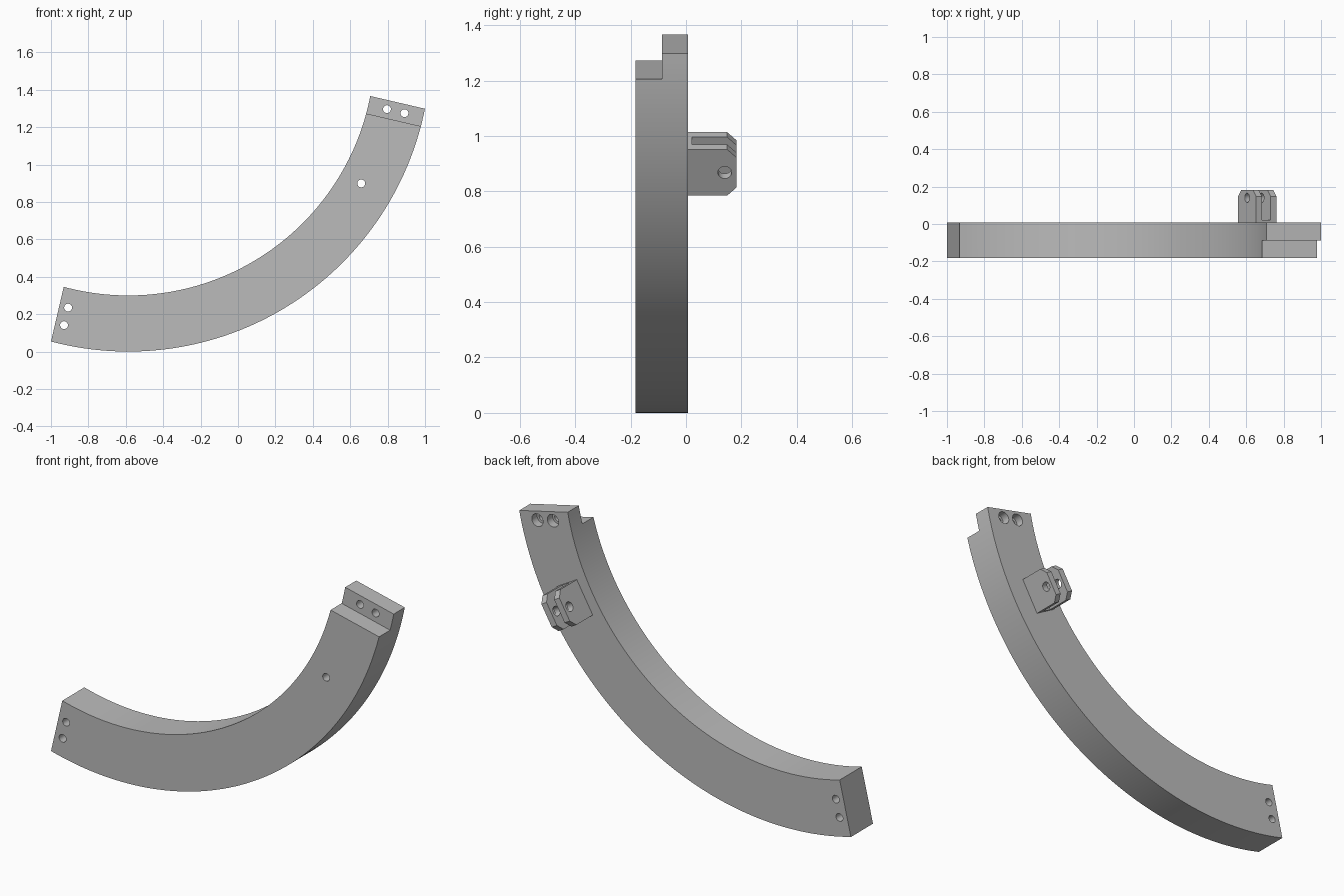
import bpy, bmesh
from math import radians, asin, sin, cos
from mathutils import Matrix, Vector

cube = bpy.data.objects.get("Cube")
if cube:
    bpy.data.objects.remove(cube, do_unlink=True)

# Main dimensions
OUTER, INNER = 1.618, 1.318
MID = (OUTER + INNER) / 2
CENTRE = Vector((-0.5865, 0, OUTER))
FRONT, STEP, BACK, TIP = -0.182, -0.087, 0.008, 0.182
LAP = 0.048                      # half length of the lap joint
RIGHT, LEFT = radians(13.1), radians(103.1)
HOLE = 0.021

grey = bpy.data.materials.new("plain_grey")
grey.use_nodes = True
grey.diffuse_color = (0.5, 0.5, 0.5, 1)
grey.node_tree.nodes["Principled BSDF"].inputs["Base Color"].default_value = (0.5, 0.5, 0.5, 1)


def frame(angle, radius=0.0):
    """Local x is radial, y is depth, z follows the arc."""
    turn = Matrix.Rotation(angle, 4, 'Y')
    return Matrix.Translation(CENTRE) @ turn @ Matrix.Translation((radius, 0, 0))


def to_object(name, bm):
    bmesh.ops.recalc_face_normals(bm, faces=bm.faces)
    mesh = bpy.data.meshes.new(name)
    bm.to_mesh(mesh)
    bm.free()
    mesh.materials.append(grey)
    obj = bpy.data.objects.new(name, mesh)
    bpy.context.collection.objects.link(obj)
    return obj


def prism(name, points, direction, matrix):
    bm = bmesh.new()
    face = bm.faces.new([bm.verts.new(p) for p in points])
    new = bmesh.ops.extrude_face_region(bm, geom=[face])["geom"]
    bmesh.ops.translate(bm, vec=direction, verts=[v for v in new if isinstance(v, bmesh.types.BMVert)])
    bm.transform(matrix)
    return to_object(name, bm)


def box(name, x, y, z, matrix):
    corners = [(x[0], y[0], z[0]), (x[1], y[0], z[0]), (x[1], y[0], z[1]), (x[0], y[0], z[1])]
    return prism(name, corners, (0, y[1] - y[0], 0), matrix)


def cylinder(name, radius, length, matrix):
    bm = bmesh.new()
    bmesh.ops.create_cone(bm, cap_ends=True, segments=32, radius1=radius,
                          radius2=radius, depth=length, matrix=matrix)
    return to_object(name, bm)


def bore(radius, y0, y1, matrix):
    spin = Matrix.Translation((0, (y0 + y1) / 2, 0)) @ Matrix.Rotation(radians(90), 4, 'X')
    return cylinder("bore_cutter", radius, y1 - y0, matrix @ spin)


def cut(obj, cutters):
    bpy.context.view_layer.objects.active = obj
    for cutter in cutters:
        cutter.hide_render = True
        mod = obj.modifiers.new("cut", 'BOOLEAN')
        mod.operation, mod.solver, mod.object = 'DIFFERENCE', 'EXACT', cutter
        bpy.ops.object.modifier_apply(modifier=mod.name)
        bpy.data.objects.remove(cutter, do_unlink=True)


# Curved bar, with ends parallel to the joint planes
def arc(radius, steps=72):
    extra = asin(LAP / radius)
    start, end = RIGHT - extra, LEFT + extra
    angles = [start + (end - start) * i / steps for i in range(steps + 1)]
    return [(radius * cos(a), FRONT, -radius * sin(a)) for a in angles]


bar = prism("curved_bar", arc(OUTER) + arc(INNER)[::-1], (0, BACK - FRONT, 0),
            Matrix.Translation(CENTRE))

# Half-thickness lap steps at both ends, then the bolt holes
across = (-0.3, 0.3)
cutters = [box("step_cutter", across, (FRONT - 0.1, STEP), (-LAP, 0.3), frame(RIGHT, MID)),
           box("step_cutter", across, (STEP, BACK + 0.1), (-0.3, LAP), frame(LEFT, MID))]
for offset in (-LAP, LAP):
    for end in (RIGHT, LEFT):
        cutters.append(bore(HOLE, -0.3, 0.3, frame(end, MID + offset)))
    cutters.append(bore(0.034, BACK - 0.045, 0.3, frame(RIGHT, MID + offset)))
mount = frame(radians(30), 1.438)
cutters.append(bore(HOLE, -0.3, 0.3, mount))
cut(bar, cutters)

# Clevis bracket on the back, with chamfered lugs
HALF_W, HALF_L, CHAMFER = 0.0625, 0.0967, 0.034
side = [(BACK, -HALF_L), (TIP - CHAMFER, -HALF_L), (TIP, CHAMFER - HALF_L)]
side += [(y, -z) for y, z in reversed(side)]
bracket = prism("clevis_bracket", [(-HALF_W, y, z) for y, z in side], (2 * HALF_W, 0, 0), mount)
pin = mount @ Matrix.Translation((0, 0.14, 0)) @ Matrix.Rotation(radians(90), 4, 'Y')
cut(bracket, [box("slot_cutter", (-0.027, 0.027), (0.022, 0.3), across, mount),
              cylinder("pin_cutter", 0.025, 0.4, pin),
              bore(HOLE, -0.1, 0.1, mount)])

# Smooth curved walls, keep edges sharp
bpy.ops.object.select_all(action='DESELECT')
for obj in (bar, bracket):
    obj.select_set(True)
bpy.context.view_layer.objects.active = bar
bpy.ops.object.shade_smooth_by_angle(angle=radians(30))
